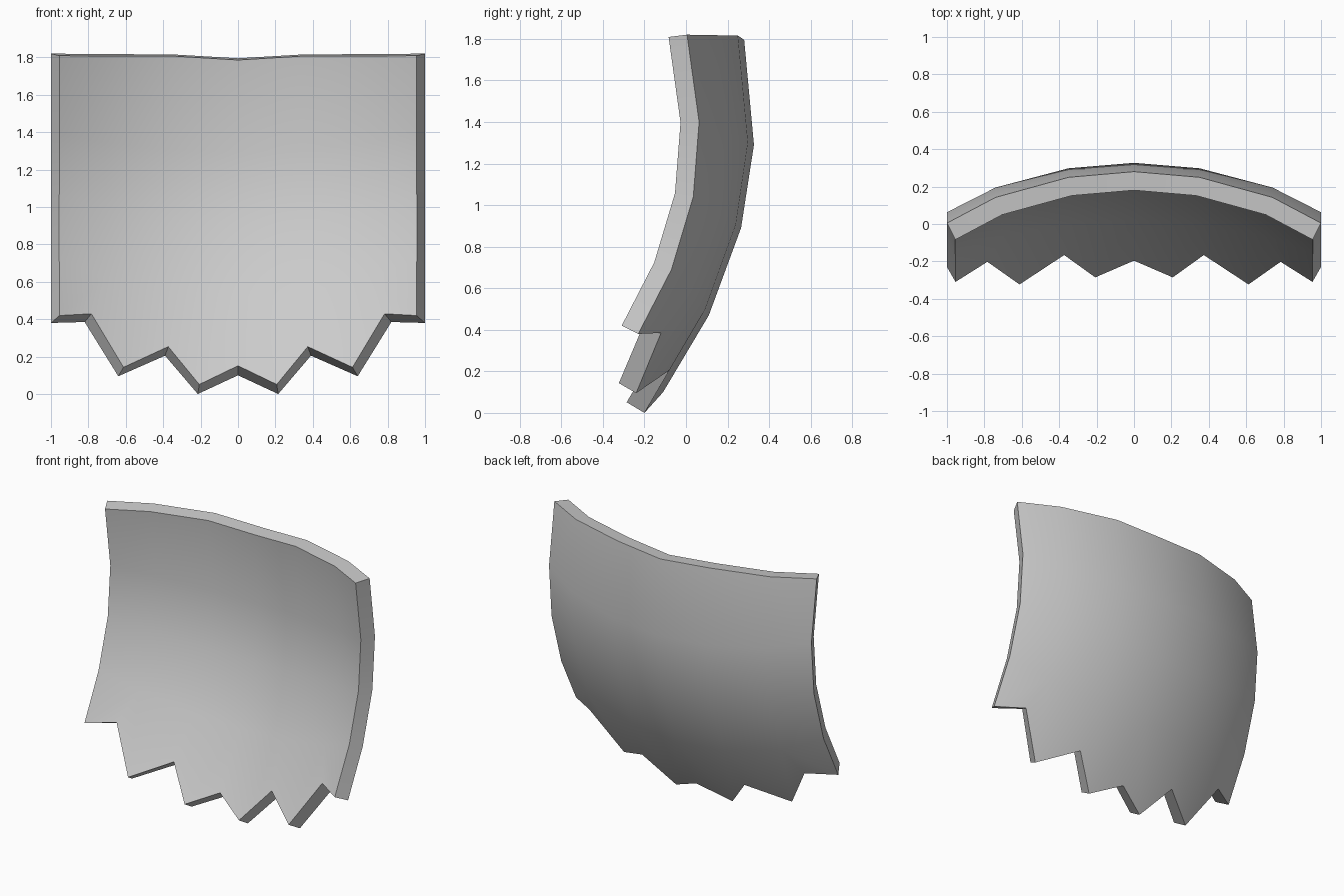
import bpy, bmesh

if "Cube" in bpy.data.objects:
    bpy.data.objects.remove(bpy.data.objects["Cube"])

# Outer-surface profiles (y, z) at the middle and at the side edge, top to bottom
MIDDLE = [(0.28, 1.815), (0.327, 1.29), (0.265, 0.89), (0.11, 0.47)]
SIDE = [(0.005, 1.82), (0.063, 1.40), (0.035, 1.04), (-0.07, 0.69)]
# Columns: x and how far each has moved from middle profile to side profile
COLUMNS = [(0, 0), (0.35, 0.11), (0.74, 0.5), (1, 1)]
# Jagged lower edge from the middle outwards
JAGGED = [(0, -0.11, 0.10), (0.215, -0.20, 0.0), (0.39, -0.08, 0.205),
          (0.64, -0.24, 0.095), (0.82, -0.12, 0.385), (1, -0.23, 0.38)]
# Triangles joining the last grid row (a) to the jagged edge (b)
FRINGE = ["a0 b0 b1", "a0 b1 a1", "a1 b1 b2", "a1 b2 b3",
          "a1 b3 a2", "a2 b3 b4", "a2 b4 b5", "a2 b5 a3"]

bm = bmesh.new()
for side in (1, -1):
    # Curved plate grid
    rows = []
    for i, ((my, mz), (sy, sz)) in enumerate(zip(MIDDLE, SIDE)):
        row = []
        for x, t in COLUMNS:
            z = mz + (sz - mz) * t
            if i == 0 and x == 0:
                z -= 0.02          # small dip in the top edge
            row.append(bm.verts.new((side * x, my + (sy - my) * t, z)))
        rows.append(row)
    for upper, lower in zip(rows, rows[1:]):
        for c in range(3):
            bm.faces.new((upper[c], upper[c + 1], lower[c + 1], lower[c]))
    # Jagged fringe
    strip = {"a": rows[-1],
             "b": [bm.verts.new((side * x, y, z)) for x, y, z in JAGGED]}
    for tri in FRINGE:
        bm.faces.new([strip[k[0]][int(k[1])] for k in tri.split()])

bmesh.ops.remove_doubles(bm, verts=bm.verts, dist=0.0005)
bmesh.ops.recalc_face_normals(bm, faces=bm.faces)
bm.normal_update()
if sum(f.normal.y for f in bm.faces) < 0:
    bmesh.ops.reverse_faces(bm, faces=bm.faces)

mesh = bpy.data.meshes.new("curved_plate")
bm.to_mesh(mesh)
bm.free()
plate = bpy.data.objects.new("curved_plate", mesh)
bpy.context.collection.objects.link(plate)
bpy.context.view_layer.objects.active = plate
plate.select_set(True)

# Thicken towards the hollow front
shell = plate.modifiers.new("thickness", 'SOLIDIFY')
shell.thickness = 0.1
shell.offset = -1
bpy.ops.object.modifier_apply(modifier=shell.name)
bpy.ops.object.shade_smooth_by_angle(angle=0.6)
